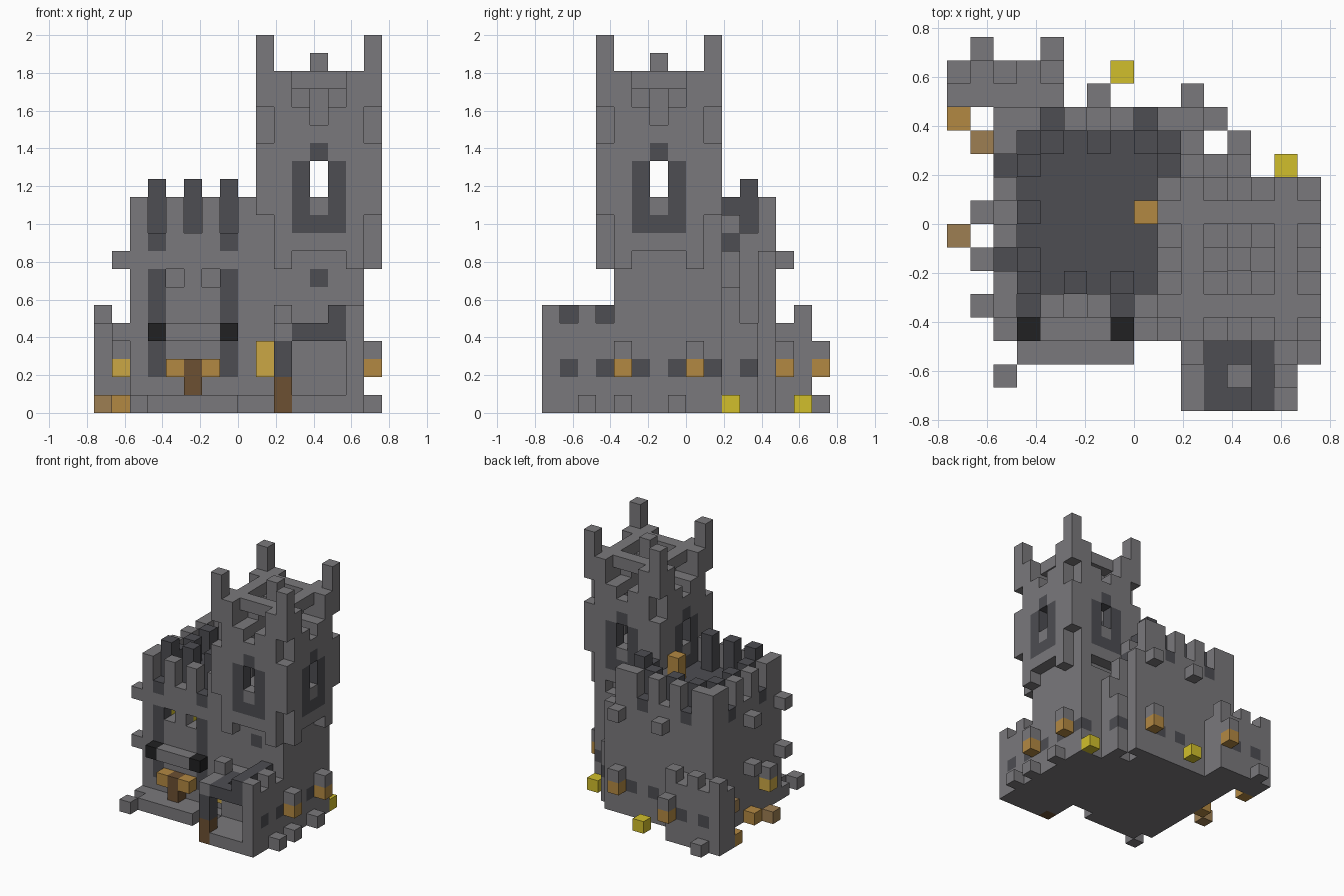
import bpy
import bmesh
from mathutils import Vector

if "Cube" in bpy.data.objects:
    bpy.data.objects.remove(bpy.data.objects["Cube"])

UNIT = 2 / 21          # edge of one block
HALF = 8               # half the footprint in blocks


def material(name, r, g, b):
    m = bpy.data.materials.new(name)
    m.use_nodes = True
    m.diffuse_color = (r, g, b, 1)
    bsdf = m.node_tree.nodes["Principled BSDF"]
    bsdf.inputs["Base Color"].default_value = (r, g, b, 1)
    bsdf.inputs["Roughness"].default_value = 1
    return m


stone = material("stone grey", .195, .19, .2)
slate = material("dark slate", .074, .074, .084)
iron = material("black iron", .015, .015, .016)
orange = material("lantern orange", .45, .25, .055)
amber = material("amber", .6, .39, .06)
yellow = material("yellow", .64, .52, .025)
brown = material("wood brown", .15, .08, .032)
tan = material("tan wood", .34, .21, .085)

blocks = {}


def box(part, mat, x, y, z):
    """Fill a block range; each axis is one index or a (start, end) pair."""
    spans = [range(*a) if isinstance(a, tuple) else range(a, a + 1) for a in (x, y, z)]
    for i in spans[0]:
        for j in spans[1]:
            for k in spans[2]:
                if part is None:
                    blocks.pop((i, j, k), None)
                else:
                    blocks[i, j, k] = (part, mat)


def carve(x, y, z):
    box(None, None, x, y, z)


def lantern(x, y, mat=orange):
    box("lantern", mat, x, y, 2)
    box("lantern_cap", stone, x, y, 3)


# Keep: solid walls around a sunken dark roof
box("keep_walls", stone, (2, 11), (4, 13), (0, 12))
carve((3, 10), (5, 12), (10, 12))
box("keep_roof", slate, (3, 10), (5, 12), 9)
box("keep_inner_wall", slate, 9, 10, (9, 12))
carve(10, 10, 11)
carve(10, 11, (10, 12))
box("keep_side_panel", slate, 10, 10, 9)

# Battlements: gaps in the outer wall, dark merlons behind them
for x in (3, 5, 7):
    carve(x, 4, (10, 12))
    box("front_merlon", slate, x, 5, (10, 13))
for x in (3, 7):
    box("gap_panel", slate, x, 4, 9)
    box("facade_strip", slate, x, 4, (2, 8))
for y in (6, 8, 10):
    carve(2, y, (10, 12))
    box("left_merlon", slate, 3, y, (10, 12))
for x in (4, 6, 8):
    carve(x, 12, (10, 12))
    box("back_merlon", slate, x, 11, (10, 12))
for y in (6, 10):
    box("gap_panel", slate, 2, y, 9)
for x in (4, 8):
    box("gap_panel", slate, x, 12, 9)
box("corner_merlon", slate, 9, 11, (9, 13))
box("roof_beacon", orange, 8, 8, (10, 12))

# Facade: windows lit from one side, ledge, door, step
for x in (4, 6):
    carve(x, (4, 6), 7)
    box("window_light", yellow, x - 1, 5, 7)
    box("door_lamp", orange, x, 3, 2)
box("door_ledge", stone, (4, 7), 3, 4)
for x in (3, 7):
    box("ledge_end", iron, x, 3, 4)
box("door", brown, 5, 3, (1, 3))
box("step", stone, (2, 10), 3, 0)
box("step", stone, (3, 8), 2, 0)
box("loose_stone", stone, 2, 1, 0)

# Tower base and the rough corner behind it
box("tower_base", stone, (9, 15), (4, 10), (0, 9))
box("back_corner", stone, 11, 10, (0, 9))
box("back_corner", stone, 12, 10, (0, 7))
box("back_corner", stone, 12, 11, (0, 5))
box("back_corner", stone, 11, 12, (0, 9))
box("base_window", slate, 12, 4, 7)

# Tower shaft, with stepped overhang and broken corners
box("tower_shaft", stone, (9, 16), (3, 10), (8, 17))
carve((10, 15), (4, 9), (11, 17))
for a in (9, 15):
    for b in (3, 9):
        carve(a, b, (8, 11))
        carve(a, b, (15, 17))
        box("corner_pillar", stone, a, b, (17, 21))
for y in (3, 9):
    for x in (10, 14):
        box("crown_step", stone, x, y, (17, 19))
    carve((11, 14), y, 8)
    carve(12, y, 16)
    box("tower_window_frame", slate, (11, 14), y, (10, 14))
    box("tower_window_frame", slate, 12, y, 14)
    box("window_sill", stone, 12, y, 11)
    carve(12, y, (12, 14))
for x in (9, 15):
    for y in (4, 8):
        box("crown_step", stone, x, y, (17, 19))
    carve(x, (5, 8), 8)
    carve(x, 6, 16)
    box("tower_window_frame", slate, x, (5, 8), (10, 14))
    box("tower_window_frame", slate, x, 6, 14)
    box("window_sill", stone, x, 6, 11)
    carve(x, 6, (12, 14))

# Tower crown: raised ring with arched niches and a centre spike
box("tower_crown", stone, (10, 15), (4, 9), (16, 19))
carve((11, 14), (5, 8), 18)
for b in (4, 8):
    carve((11, 14), b, 17)
    carve(12, b, 16)
for a in (10, 14):
    carve(a, (5, 8), 17)
    carve(a, 6, 16)
for a, b in ((11, 6), (13, 6), (12, 5), (12, 7)):
    carve(a, b, (16, 18))
box("crown_spike", stone, 12, 6, (18, 20))

# Walled yard in front of the tower
box("yard_floor", stone, (10, 15), (0, 4), 0)
box("yard_wall", stone, 14, (0, 4), (0, 6))
box("yard_back_wall", stone, (10, 15), 3, (0, 5))
for y in (1, 3):
    carve(14, y, 5)
box("yard_awning", slate, (11, 14), (0, 3), 4)
carve(12, 1, 4)
box("awning_rail", slate, 13, (0, 4), 5)
box("gate_post", brown, 10, 0, (0, 2))
box("gate_post_top", slate, 10, 0, (2, 4))
box("gate_beam", stone, 10, (0, 4), 4)
box("gate_beam", stone, 10, 2, 5)
box("gate_lamp", amber, 9, 3, (2, 4))

# Low turret at the back
box("turret", stone, (0, 5), (13, 15), (0, 5))
for x in (0, 2, 4):
    box("turret_merlon", stone, x, 14, 5)
box("turret_foot", stone, 1, 15, 0)

# Lanterns and crates along the outer walls
for x, y in ((15, 4), (15, 8), (10, 13), (4, 15)):
    lantern(x, y)
lantern(1, 6, amber)
box("tan_crate", tan, 1, 11, 2)
box("tan_crate", tan, 0, 7, 0)
for x, y in ((0, 12), (1, 8)):
    box("orange_crate", orange, x, y, 0)
for x, y in ((7, 14), (14, 10)):
    box("yellow_crate", yellow, x, y, 0)

# Jutting stones
for x, y, z in ((1, 4, 8), (1, 8, 8), (1, 8, 4), (1, 4, 4), (6, 13, 8), (10, 13, 8)):
    box("jutting_stone", stone, x, y, z)
for y in (2, 4, 7):
    box("foot_stone", stone, 15, y, 0)

# Arrow slits along the walls
for y in (1, 3, 5, 7, 9):
    box("arrow_slit", slate, 14, y, 2)
for x, y in ((12, 11), (7, 12), (9, 12), (1, 14), (3, 14)):
    box("arrow_slit", slate, x, y, 2)

# Turn each part into a mesh made of its exposed block faces
parts = {}
for cell, (part, mat) in blocks.items():
    parts.setdefault((part, mat), []).append(cell)

AXES = [Vector((1, 0, 0)), Vector((0, 1, 0)), Vector((0, 0, 1))]
for (part, mat), cells in parts.items():
    bm = bmesh.new()
    for cell in cells:
        centre = Vector(cell) + Vector((.5, .5, .5))
        for n in range(3):
            for side in (-1, 1):
                normal = AXES[n] * side
                if tuple(int(c) for c in Vector(cell) + normal) in blocks:
                    continue
                u, v = AXES[(n + 1) % 3] / 2, AXES[(n + 2) % 3] / 2 * side
                mid = centre + normal / 2 - Vector((HALF, HALF, 0))
                corners = (mid - u - v, mid + u - v, mid + u + v, mid - u + v)
                bm.faces.new([bm.verts.new(c * UNIT) for c in corners])
    bmesh.ops.remove_doubles(bm, verts=bm.verts, dist=UNIT / 100)
    mesh = bpy.data.meshes.new(part)
    bm.to_mesh(mesh)
    bm.free()
    mesh.materials.append(mat)
    bpy.context.collection.objects.link(bpy.data.objects.new(part, mesh))
